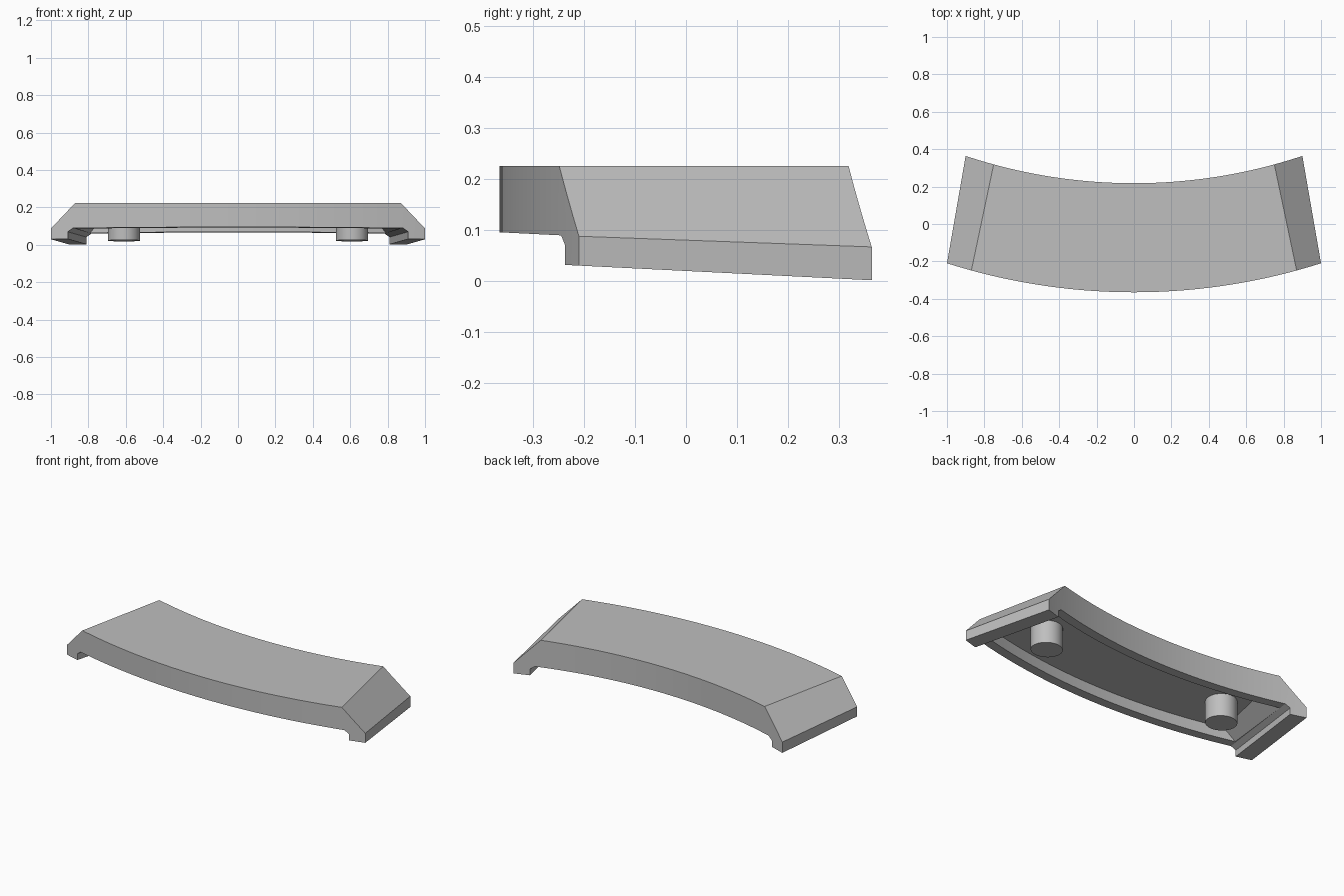
import bpy, bmesh, math
from mathutils import Vector

cube = bpy.data.objects.get("Cube")
if cube:
    bpy.data.objects.remove(cube)

grey = bpy.data.materials.new("light_grey")
grey.use_nodes = True
grey.diffuse_color = (0.52, 0.52, 0.52, 1)
grey.node_tree.nodes["Principled BSDF"].inputs["Base Color"].default_value = (0.52, 0.52, 0.52, 1)

TAPER = Vector((-0.1, 0.575, -0.029))   # direction the end edges run, front to back
SLOPE = -0.05                           # fall of the underside towards the back


def arc_y(x, mid, radius):
    return mid + radius - math.sqrt(radius ** 2 - x ** 2)


def under(x, y, drop=0.0):
    return Vector((x, y, 0.077 + SLOPE * y - drop))


def finish(bm, name):
    bmesh.ops.recalc_face_normals(bm, faces=bm.faces)
    mesh = bpy.data.meshes.new(name)
    bm.to_mesh(mesh)
    bm.free()
    mesh.materials.append(grey)
    obj = bpy.data.objects.new(name, mesh)
    bpy.context.collection.objects.link(obj)
    return obj


def curved_slab(front, back, z0, z1, half=1.05, steps=48):
    """Block whose front and back follow shallow arcs."""
    bm = bmesh.new()
    xs = [half * (2 * i / steps - 1) for i in range(steps + 1)]
    outline = [(x, arc_y(x, front, 3.30)) for x in xs]
    outline += [(x, arc_y(x, back, 2.85)) for x in reversed(xs)]
    face = bm.faces.new([bm.verts.new((x, y, z0)) for x, y in outline])
    out = bmesh.ops.extrude_face_region(bm, geom=[face])
    top = [v for v in out["geom"] if isinstance(v, bmesh.types.BMVert)]
    bmesh.ops.translate(bm, verts=top, vec=(0, 0, z1 - z0))
    bmesh.ops.recalc_face_normals(bm, faces=bm.faces)
    return bm


def trim(bm, point, a, b, keep):
    """Cut along the plane holding directions a and b, keep one side, cap it."""
    point = Vector(point)
    normal = Vector(a).cross(Vector(b)).normalized()
    if normal.dot(Vector(keep) - point) > 0:
        normal = -normal
    bmesh.ops.bisect_plane(bm, geom=bm.verts[:] + bm.edges[:] + bm.faces[:], dist=1e-5,
                           plane_co=point, plane_no=normal, clear_outer=True)
    bmesh.ops.holes_fill(bm, edges=[e for e in bm.edges if e.is_boundary], sides=0)


def trim_both(bm, point, a, b, keep):
    for side in (1, -1):
        p, u, v = [Vector((side * w[0], w[1], w[2])) for w in (point, a, b)]
        trim(bm, p, u, v, keep)


def subtract(target, cutter):
    mod = target.modifiers.new("cut", "BOOLEAN")
    mod.operation = "DIFFERENCE"
    mod.solver = "EXACT"
    mod.object = cutter
    bpy.context.view_layer.objects.active = target
    bpy.ops.object.modifier_apply(modifier=mod.name)
    bpy.data.objects.remove(cutter)


UP, ACROSS = (0, 0, 1), (1, 0, 0)
DOWN_BACK = (0, 1, SLOPE)
BEVEL_TOP, BEVEL_DOWN = (-0.12, 0.57, 0), (0.13, 0.04, -0.1375)

# Body: curved block with tapered, bevelled ends and a sloping base
bm = curved_slab(-0.365, 0.218, -0.1, 0.225)
trim_both(bm, (1, -0.21, 0), TAPER, UP, (0, 0, 0))
trim_both(bm, (0.87, -0.25, 0.225), BEVEL_TOP, BEVEL_DOWN, (0, 0, 0))
trim(bm, under(0, 0, 0.0575), ACROSS, DOWN_BACK, (0, 0, 1))
body = finish(bm, "curved_body")

# Channel that leaves a foot at each end
bm = curved_slab(-0.5, 0.4, -0.2, 0.2)
trim(bm, under(0, 0), ACROSS, DOWN_BACK, (0, 0, -1))
trim_both(bm, (0.91, -0.237, 0.07), TAPER, UP, (0, 0, 0))
trim_both(bm, (0.91, -0.237, 0.07), TAPER, (-0.03, 0, 0.02), (0, 0, 0))
subtract(body, finish(bm, "channel_cutter"))

# Hollow underside with a rim along front and back
bm = curved_slab(-0.305, 0.158, -0.1, 0.155)
trim(bm, under(0, 0, 0.005), ACROSS, DOWN_BACK, (0, 0, 1))
trim_both(bm, (0.74, -0.25, 0.225), BEVEL_TOP, BEVEL_DOWN, (0, 0, 0.1))
subtract(body, finish(bm, "hollow_cutter"))

# Round pegs hanging from the hollow
pegs = []
for name, x in (("left_peg", 0.61), ("right_peg", -0.61)):
    bm = bmesh.new()
    bmesh.ops.create_cone(bm, cap_ends=True, segments=40, radius1=0.086, radius2=0.086, depth=0.3)
    bmesh.ops.translate(bm, verts=bm.verts, vec=(x, 0, 0.01))
    trim(bm, under(0, 0, 0.0545), ACROSS, DOWN_BACK, (0, 0, 1))
    pegs.append(finish(bm, name))

# Smooth the curves, keep the corners sharp
for obj in [body] + pegs:
    bpy.ops.object.select_all(action="DESELECT")
    obj.select_set(True)
    bpy.context.view_layer.objects.active = obj
    bpy.ops.object.shade_smooth_by_angle(angle=math.radians(25))
